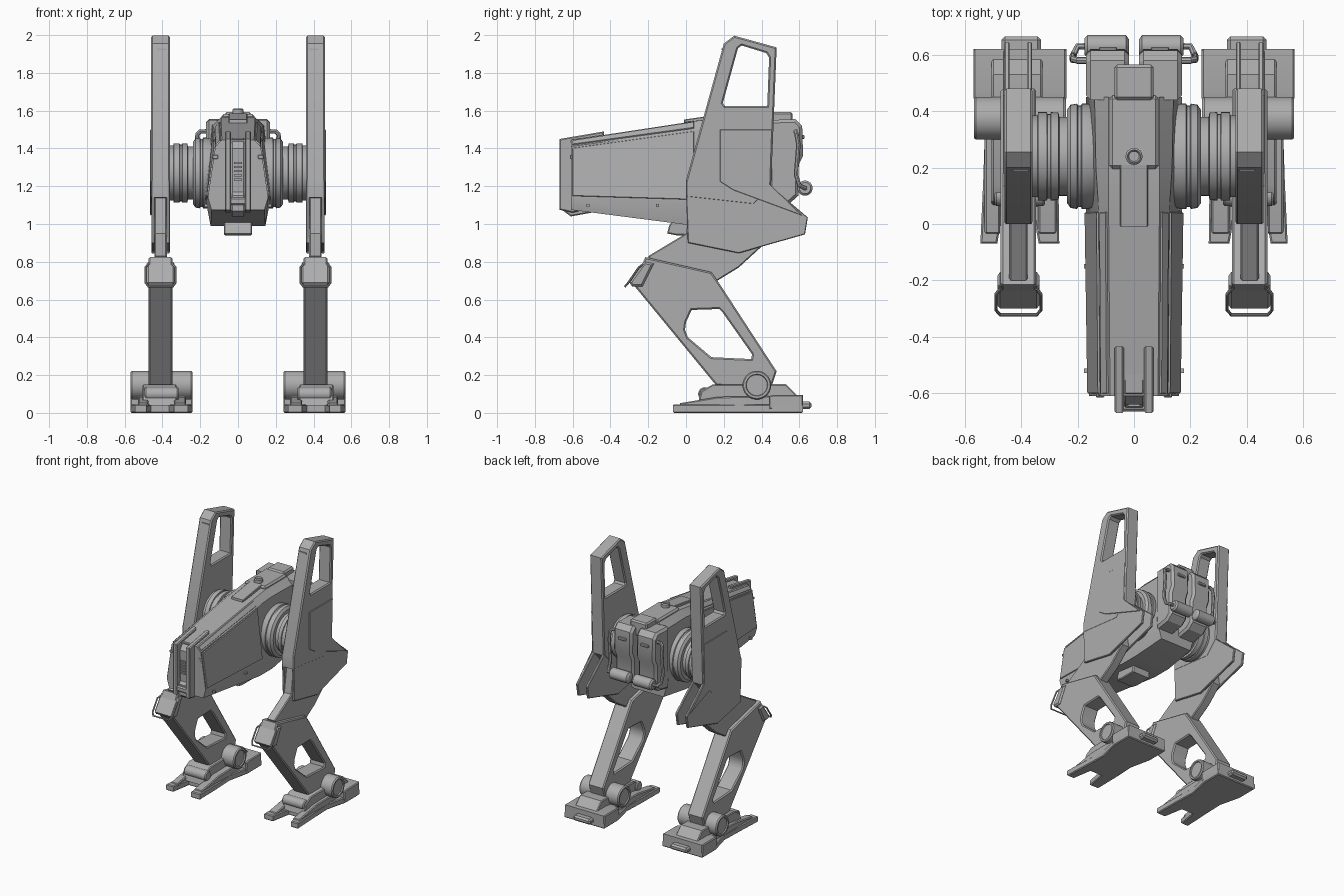
import bpy, bmesh, math
from mathutils import Matrix, Vector

grey = bpy.data.materials.new("hull_grey")
grey.diffuse_color = (0.42, 0.42, 0.42, 1)
SIDE = Matrix(((0, 0, 1, 0), (1, 0, 0, 0), (0, 1, 0, 0), (0, 0, 0, 1)))


def finish(name, bm, mirror):
    bmesh.ops.remove_doubles(bm, verts=bm.verts, dist=1e-5)
    bmesh.ops.recalc_face_normals(bm, faces=bm.faces)
    me = bpy.data.meshes.new(name)
    bm.to_mesh(me)
    bm.free()
    me.materials.clear()
    me.materials.append(grey)
    ob = bpy.data.objects.new(name, me)
    bpy.context.collection.objects.link(ob)
    if mirror:
        ob.modifiers.new("mirror", 'MIRROR').use_mirror_merge = False
    return ob


def from_curve(name, cu, matrix, mirror):
    tmp = bpy.data.objects.new(name + "_curve", cu)
    bpy.context.collection.objects.link(tmp)
    bpy.context.view_layer.update()
    me = bpy.data.meshes.new_from_object(tmp.evaluated_get(bpy.context.evaluated_depsgraph_get()))
    me.transform(matrix)
    bm = bmesh.new()
    bm.from_mesh(me)
    bpy.data.objects.remove(tmp)
    bpy.data.meshes.remove(me)
    for f in bm.faces:
        f.material_index = 0
    return finish(name, bm, mirror)


def prism(name, outline, lo, hi, holes=(), bev=0.006, along='x', mirror=True):
    """Outline in (y, z) extruded along x, or in (x, y) extruded along z."""
    cu = bpy.data.curves.new(name, 'CURVE')
    cu.dimensions, cu.fill_mode = '2D', 'BOTH'
    cu.extrude, cu.bevel_depth, cu.bevel_resolution = (hi - lo) / 2 - bev, bev, 0
    cu.offset = -bev
    for loop in (outline, *holes):
        sp = cu.splines.new('POLY')
        sp.points.add(len(loop) - 1)
        for p, (a, b) in zip(sp.points, loop):
            p.co = (a, b, 0, 1)
        sp.use_cyclic_u = True
    shift = Matrix.Translation((0, 0, (lo + hi) / 2))
    return from_curve(name, cu, (SIDE if along == 'x' else Matrix()) @ shift, mirror)


def tube(name, pts, r, mirror=True):
    cu = bpy.data.curves.new(name, 'CURVE')
    cu.dimensions, cu.bevel_depth, cu.bevel_resolution = '3D', r, 2
    cu.use_fill_caps = True
    sp = cu.splines.new('POLY')
    sp.points.add(len(pts) - 1)
    for p, c in zip(sp.points, pts):
        p.co = (*c, 1)
    return from_curve(name, cu, Matrix(), mirror)


def box(name, x, y, z, bev=0.006, mirror=False, seg=1):
    bm = bmesh.new()
    bmesh.ops.create_cube(bm, size=1)
    for v in bm.verts:
        v.co = Vector([(a + b) / 2 + c * (b - a) for (a, b), c in zip((x, y, z), v.co)])
    if bev:
        bmesh.ops.bevel(bm, geom=bm.edges[:], offset=bev, segments=seg, affect='EDGES', profile=0.5)
    return finish(name, bm, mirror)


def lathe(name, profile, centre, axis='x', mirror=True, n=40):
    """Profile of (position, radius) turned about the x or z axis."""
    bm = bmesh.new()
    rings = []
    for t, r in profile:
        ring = []
        for i in range(n):
            a = 2 * math.pi * i / n
            c, s = r * math.cos(a), r * math.sin(a)
            co = (t, centre[0] + c, centre[1] + s) if axis == 'x' else (centre[0] + c, centre[1] + s, t)
            ring.append(bm.verts.new(co))
        rings.append(ring)
    for a, b in zip(rings, rings[1:]):
        for i in range(n):
            bm.faces.new((a[i], a[(i + 1) % n], b[(i + 1) % n], b[i]))
    bm.faces.new(rings[0])
    bm.faces.new(rings[-1])
    return finish(name, bm, mirror)


# Body hull: cross-sections (half width, z) lofted front to back
sections = [
    (-0.61, [(0.085, 1.445), (0.12, 1.41), (0.16, 1.14), (0.14, 1.075)]),
    (0.05, [(0.09, 1.545), (0.125, 1.50), (0.17, 1.12), (0.145, 0.99)]),
    (0.20, [(0.09, 1.565), (0.135, 1.52), (0.175, 1.15), (0.145, 0.99)]),
    (0.45, [(0.09, 1.565), (0.14, 1.52), (0.17, 1.15), (0.13, 1.02)]),
]
bm = bmesh.new()
rings = [[bm.verts.new((x, y, z)) for x, z in s] + [bm.verts.new((-x, y, z)) for x, z in reversed(s)]
         for y, s in sections]
panels = []
for k, (a, b) in enumerate(zip(rings, rings[1:])):
    for i in range(8):
        f = bm.faces.new((a[i], a[(i + 1) % 8], b[(i + 1) % 8], b[i]))
        if k == 0 and i in (0, 1, 5, 6):
            panels.append(f)
bm.faces.new(rings[0])
bm.faces.new(rings[-1])
bmesh.ops.recalc_face_normals(bm, faces=bm.faces)
bmesh.ops.inset_individual(bm, faces=panels, thickness=0.012, depth=0.0)
bmesh.ops.inset_individual(bm, faces=panels, thickness=0.003, depth=0.007)
finish("body_hull", bm, False)

# Nose: two cheek plates around a recessed centre with vents
prism("nose_cheek", [(-0.67, 1.45), (-0.435, 1.49), (-0.435, 1.10), (-0.60, 1.06), (-0.67, 1.075)], 0.036, 0.07)
prism("nose_core", [(-0.64, 1.40), (-0.60, 1.45), (-0.50, 1.46), (-0.50, 1.06), (-0.61, 1.04), (-0.65, 1.07),
                    (-0.65, 1.15), (-0.635, 1.17)], -0.036, 0.036, mirror=False)
for i in range(5):
    box("nose_vent", (-0.022, 0.022), (-0.648, -0.63), (1.23 + i * 0.022, 1.24 + i * 0.022), 0)
box("nose_hinge", (-0.05, 0.05), (-0.665, -0.60), (1.10, 1.14), 0.008)
box("front_lamp", (0.105, 0.135), (-0.615, -0.60), (1.345, 1.365), 0.003, True)
for y in (-0.52, -0.15):
    box("side_peg", (0.16, 0.178), (y - 0.008, y + 0.008), (1.09, 1.105), 0, True)

# Roof plates, hatch knob and keel
prism("roof_strip", [(-0.01, 1.535), (-0.01, 1.553), (0.21, 1.585), (0.21, 1.56)], -0.05, 0.05, bev=0.004, mirror=False)
box("roof_plate", (-0.088, 0.088), (0.195, 0.455), (1.54, 1.582), 0.012)
box("roof_tail", (-0.07, 0.07), (0.44, 0.565), (1.48, 1.592), 0.01)
lathe("hatch_knob", [(1.57, 0.03), (1.605, 0.03), (1.612, 0.023), (1.602, 0.018)], (0, 0.24), 'z', False, 24)
prism("keel_block", [(-0.10, 0.95), (-0.09, 0.99), (-0.06, 1.04), (0.08, 1.02), (0.08, 0.94), (-0.05, 0.94)],
      -0.075, 0.075, mirror=False)

# Rear packs with rolls and hoses
prism("rear_pack", [(0.44, 1.55), (0.58, 1.555), (0.615, 1.52), (0.62, 1.36), (0.595, 1.31), (0.595, 1.15),
                    (0.55, 1.11), (0.44, 1.09)], 0.018, 0.17, bev=0.016)
box("pack_latch", (0.06, 0.125), (0.60, 0.628), (1.45, 1.47), 0.004, True)
lathe("pack_roll", [(0.018, 0.025), (0.028, 0.04), (0.165, 0.04), (0.175, 0.03)], (0.63, 1.19), n=24)
tube("pack_hose", [(0.15, 0.58, 1.49), (0.20, 0.58, 1.49), (0.215, 0.585, 1.475), (0.217, 0.595, 1.42),
                   (0.217, 0.582, 1.26), (0.215, 0.60, 1.205), (0.20, 0.63, 1.19), (0.16, 0.63, 1.19)], 0.012)

# Hip joint
lathe("hip_joint", [(0.10, 0.17), (0.165, 0.187), (0.185, 0.187), (0.188, 0.18), (0.198, 0.18), (0.202, 0.187),
                    (0.225, 0.183), (0.238, 0.165), (0.238, 0.14), (0.265, 0.14), (0.268, 0.155), (0.295, 0.157),
                    (0.297, 0.15), (0.307, 0.15), (0.309, 0.157), (0.34, 0.157), (0.342, 0.145), (0.37, 0.145)],
      (0.24, 1.27), n=48)

# Upper leg shield: framed fin on top, hollow skirt below
window = [(0.295, 1.945), (0.425, 1.905), (0.44, 1.88), (0.43, 1.625), (0.205, 1.625), (0.195, 1.64), (0.275, 1.93)]
prism("leg_shield", [(0.0, 1.14), (0.0, 1.23), (0.2, 1.955), (0.255, 1.997), (0.48, 1.935), (0.45, 1.195),
                     (0.36, 1.10)], 0.36, 0.46, [window], bev=0.008)
skirt = [(0.0, 1.16), (0.0, 1.23), (0.25, 1.24), (0.45, 1.2), (0.645, 1.035), (0.63, 0.945), (0.40, 0.88),
         (0.28, 0.845), (0.01, 0.90)]
for name, a, b in (("outer_skirt", 0.441, 0.459), ("inner_skirt", 0.361, 0.379)):
    prism(name, skirt, a, b, bev=0.004)
prism("shield_panel", [(0.18, 1.5), (0.455, 1.5), (0.445, 1.21), (0.615, 1.045), (0.25, 1.18), (0.18, 1.225)],
      0.458, 0.465, bev=0.002)
box("shield_slit", (0.375, 0.43), (0.188, 0.2), (1.92, 1.93), 0, True)

# Thigh link between the skirts
prism("thigh_link", [(0.03, 1.14), (0.0, 0.95), (-0.20, 0.83), (-0.15, 0.72), (0.15, 0.69), (0.28, 0.77),
                     (0.40, 0.88), (0.36, 1.12)], 0.377, 0.443)

# Shin with knee cap and guard loop
gap = [(0.03, 0.545), (0.175, 0.55), (0.195, 0.53), (0.35, 0.31), (0.345, 0.285), (0.135, 0.295), (0.01, 0.40),
       (-0.005, 0.44), (0.0, 0.48)]
prism("shin", [(-0.215, 0.825), (0.135, 0.745), (0.18, 0.68), (0.48, 0.22), (0.45, 0.13), (0.16, 0.145),
               (-0.28, 0.68)], 0.347, 0.473, [gap], bev=0.008)
prism("knee_cap", [(-0.22, 0.80), (-0.17, 0.79), (-0.23, 0.67), (-0.285, 0.67), (-0.30, 0.69)], 0.335, 0.485, bev=0.01)
tube("knee_guard", [(0.345, -0.23, 0.785), (0.33, -0.25, 0.77), (0.33, -0.305, 0.69), (0.345, -0.322, 0.67),
                    (0.475, -0.322, 0.67), (0.49, -0.305, 0.69), (0.49, -0.25, 0.77), (0.475, -0.23, 0.785)], 0.006)

# Ankle drum
lathe("ankle_drum", [(0.25, 0.055), (0.242, 0.058), (0.242, 0.07), (0.25, 0.076), (0.56, 0.076), (0.568, 0.07),
                     (0.568, 0.058), (0.56, 0.055)], (0.375, 0.147))

# Foot: forked sole, heel wedge, ankle block, roller and tail
prism("foot_sole", [(0.57, 0.62), (0.57, 0.46), (0.53, 0.30), (0.535, 0.15), (0.545, -0.07), (0.485, -0.07),
                    (0.46, 0.08), (0.365, 0.08), (0.338, -0.07), (0.265, -0.07), (0.268, 0.15), (0.275, 0.30),
                    (0.24, 0.46), (0.24, 0.62)], 0, 0.045, along='z')
prism("foot_heel", [(0.44, 0.02), (0.44, 0.09), (0.47, 0.096), (0.62, 0.096), (0.62, 0.02)], 0.24, 0.57)
for name, a, b in (("outer_toe_ridge", 0.475, 0.53), ("inner_toe_ridge", 0.275, 0.34)):
    prism(name, [(-0.04, 0.03), (-0.03, 0.052), (0.17, 0.085), (0.45, 0.09), (0.45, 0.03)], a, b)
prism("ankle_block", [(0.06, 0.04), (0.08, 0.115), (0.14, 0.15), (0.53, 0.152), (0.585, 0.095), (0.585, 0.04)],
      0.325, 0.505)
lathe("toe_roller", [(0.315, 0.03), (0.322, 0.036), (0.488, 0.036), (0.495, 0.03)], (0.10, 0.10), n=20)
box("foot_tail", (0.33, 0.47), (0.60, 0.665), (0.02, 0.06), 0.012, True)

# Smooth the round parts, keep edges crisp
for ob in bpy.data.objects:
    ob.select_set(True)
    bpy.context.view_layer.objects.active = ob
bpy.ops.object.shade_smooth_by_angle(angle=math.radians(30))
